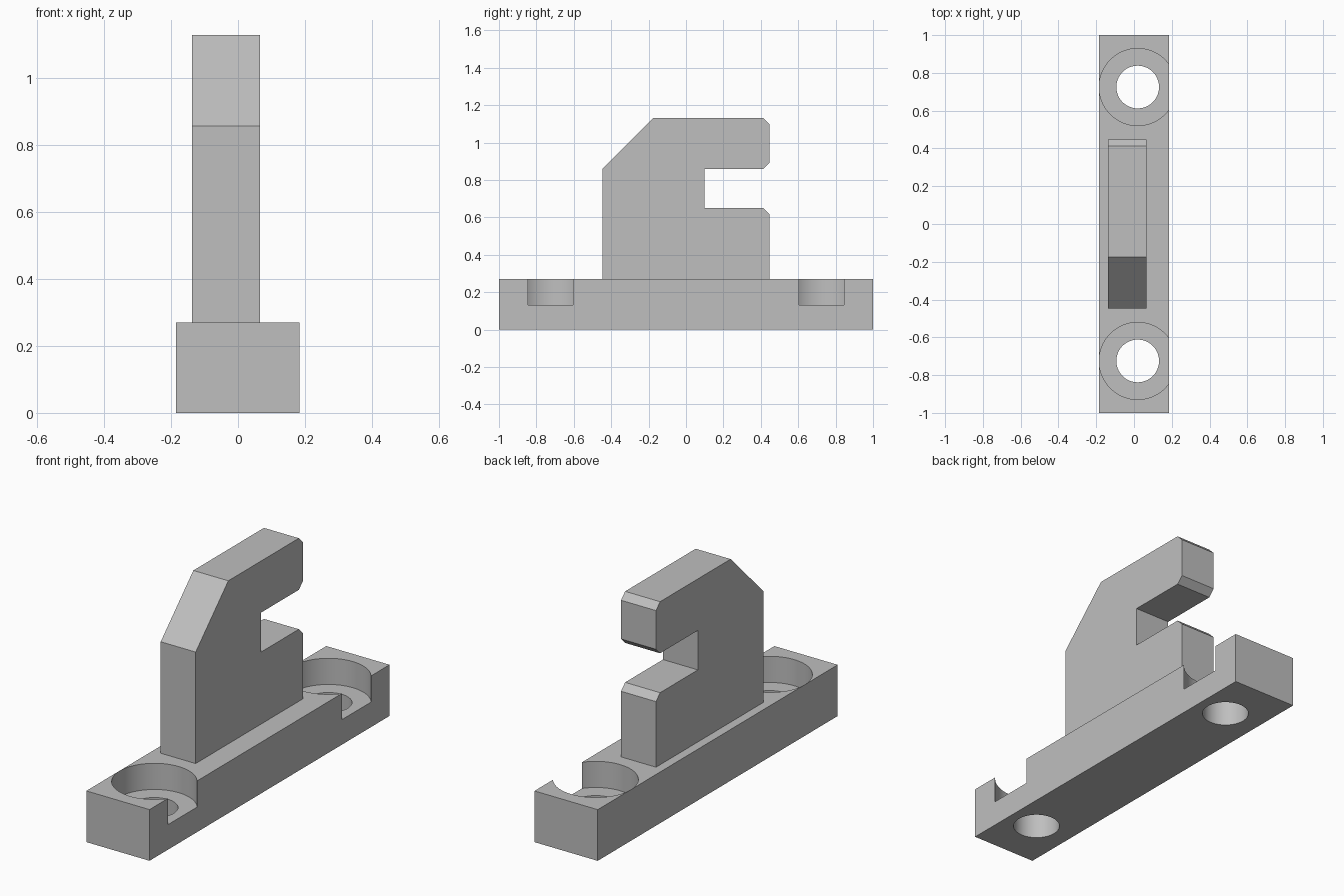
import bpy
import bmesh
import math

if "Cube" in bpy.data.objects:
    bpy.data.objects.remove(bpy.data.objects["Cube"], do_unlink=True)

grey = bpy.data.materials.new("plain grey")
grey.use_nodes = True
colour = (0.52, 0.52, 0.52, 1)
grey.diffuse_color = colour
grey.node_tree.nodes["Principled BSDF"].inputs["Base Color"].default_value = colour


def extrude_x(name, profile, x0, x1):
    """Extrude a (y, z) outline from x0 to x1."""
    bm = bmesh.new()
    face = bm.faces.new([bm.verts.new((x0, y, z)) for y, z in profile])
    out = bmesh.ops.extrude_face_region(bm, geom=[face])
    verts = [v for v in out["geom"] if isinstance(v, bmesh.types.BMVert)]
    bmesh.ops.translate(bm, verts=verts, vec=(x1 - x0, 0, 0))
    bmesh.ops.recalc_face_normals(bm, faces=bm.faces)
    mesh = bpy.data.meshes.new(name)
    bm.to_mesh(mesh)
    bm.free()
    mesh.materials.append(grey)
    obj = bpy.data.objects.new(name, mesh)
    bpy.context.collection.objects.link(obj)
    return obj


def drill(target, name, x, y, radius, z0, z1):
    """Cut a vertical round hole."""
    bpy.ops.mesh.primitive_cylinder_add(vertices=96, radius=radius, depth=z1 - z0,
                                        location=(x, y, (z0 + z1) / 2))
    cutter = bpy.context.object
    cutter.name = name
    cutter.data.materials.append(grey)
    cutter.hide_render = True
    mod = target.modifiers.new(name, 'BOOLEAN')
    mod.operation = 'DIFFERENCE'
    mod.solver = 'EXACT'
    mod.object = cutter
    bpy.context.view_layer.objects.active = target
    bpy.ops.object.modifier_apply(modifier=name)
    bpy.data.objects.remove(cutter, do_unlink=True)


# Base bar with two counterbored holes that break through its left side
base_top = 0.27
base = extrude_x("base_bar", [(-1, 0), (1, 0), (1, base_top), (-1, base_top)], -0.185, 0.184)
for side in (-1, 1):
    drill(base, "counterbore", 0.0195, side * 0.725, 0.204, 0.132, 0.4)
    drill(base, "screw_hole", 0.0195, side * 0.725, 0.113, -0.1, 0.3)

# Upright hook plate with sloped front, slot and chamfered jaws
back, tip, slot = 0.447, 0.413, 0.098
top, jaw, ledge, c = 1.13, 0.858, 0.65, 0.034
hook = extrude_x("hook_plate", [
    (-back, base_top), (back, base_top),
    (back, ledge - c), (tip, ledge), (slot, ledge),
    (slot, jaw), (tip, jaw), (back, jaw + c),
    (back, top - c), (tip, top), (-0.175, top), (-back, jaw),
], -0.138, 0.066)

# Smooth hole walls, sharp edges elsewhere
bpy.ops.object.select_all(action='DESELECT')
base.select_set(True)
bpy.context.view_layer.objects.active = base
bpy.ops.object.shade_smooth_by_angle(angle=math.radians(30))
